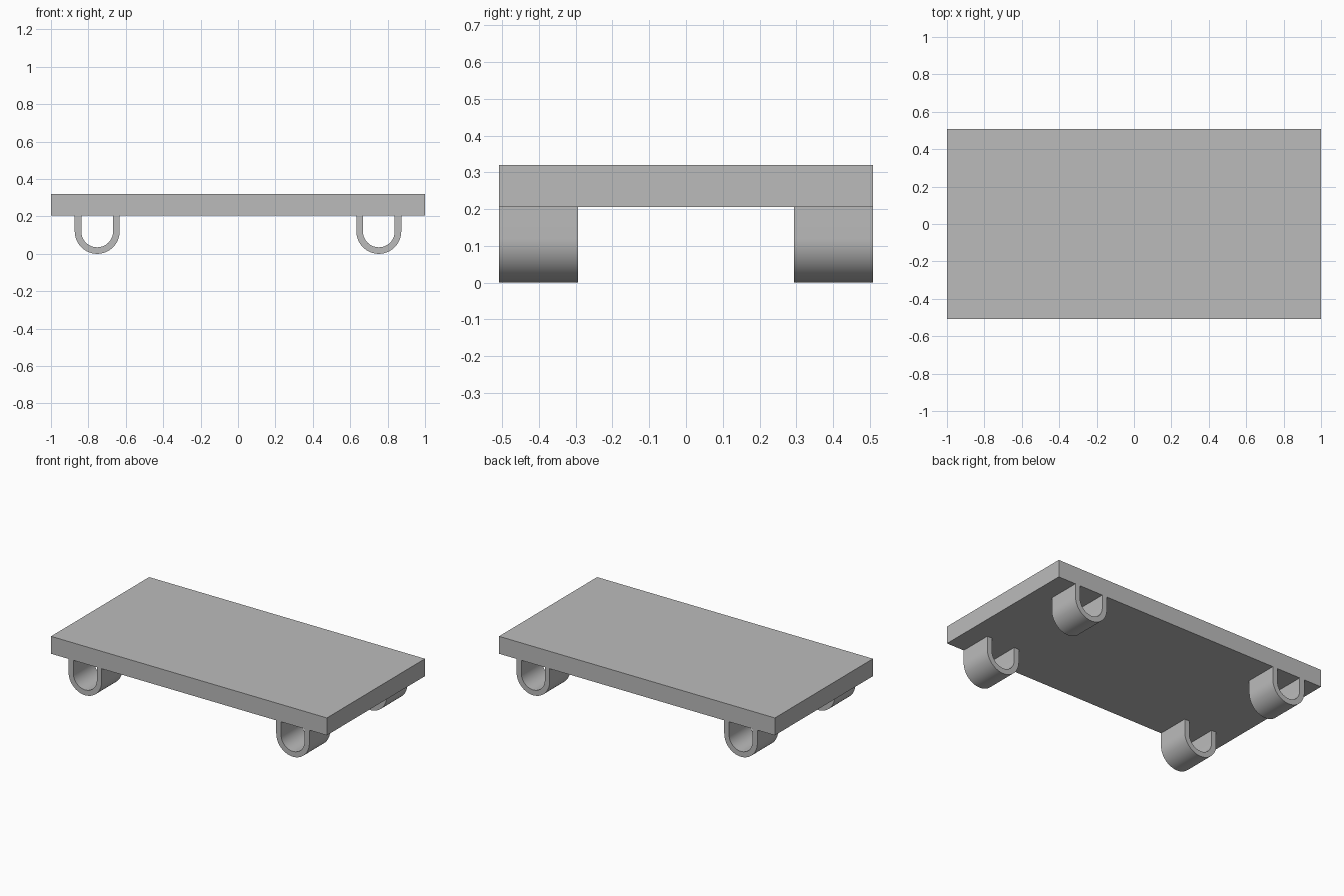
import bpy
import bmesh
import math

cube = bpy.data.objects.get("Cube")
if cube:
    bpy.data.objects.remove(cube, do_unlink=True)

# Overall sizes
LENGTH, DEPTH = 2.0, 1.016
SLAB_BOTTOM, TOP = 0.206, 0.32
LEG_X, LEG_WIDTH = 0.753, 0.215
OUTER, INNER = 0.12, 0.085
SEGMENTS = 32

grey = bpy.data.materials.new("plain grey")
grey.use_nodes = True
colour = (0.5, 0.5, 0.5, 1)
grey.diffuse_color = colour
grey.node_tree.nodes["Principled BSDF"].inputs["Base Color"].default_value = colour


def make_object(name, bm):
    bmesh.ops.recalc_face_normals(bm, faces=bm.faces)
    mesh = bpy.data.meshes.new(name)
    bm.to_mesh(mesh)
    bm.free()
    mesh.materials.append(grey)
    obj = bpy.data.objects.new(name, mesh)
    bpy.context.collection.objects.link(obj)
    return obj


def u_path(radius):
    """Points down one arm, round the bend and up the other arm."""
    arc = [(-radius * math.cos(math.pi * i / SEGMENTS),
            OUTER - radius * math.sin(math.pi * i / SEGMENTS))
           for i in range(SEGMENTS + 1)]
    return [(-radius, SLAB_BOTTOM)] + arc + [(radius, SLAB_BOTTOM)]


def make_leg(name, x, y):
    """U-shaped strap extruded along y."""
    bm = bmesh.new()
    half = LEG_WIDTH / 2
    outer, inner = ([bm.verts.new((px, -half, pz)) for px, pz in u_path(r)]
                    for r in (OUTER, INNER))
    for i in range(len(outer) - 1):
        bm.faces.new((outer[i], outer[i + 1], inner[i + 1], inner[i]))
    result = bmesh.ops.extrude_face_region(bm, geom=bm.faces[:])
    moved = [v for v in result["geom"] if isinstance(v, bmesh.types.BMVert)]
    bmesh.ops.translate(bm, verts=moved, vec=(0, LEG_WIDTH, 0))
    leg = make_object(name, bm)
    leg.location = (x, y, 0)
    bpy.ops.object.select_all(action="DESELECT")
    leg.select_set(True)
    bpy.context.view_layer.objects.active = leg
    bpy.ops.object.shade_smooth_by_angle(angle=math.radians(30))


# Table top
bm = bmesh.new()
bmesh.ops.create_cube(bm, size=1)
bmesh.ops.scale(bm, verts=bm.verts, vec=(LENGTH, DEPTH, TOP - SLAB_BOTTOM))
slab = make_object("table_top", bm)
slab.location.z = (TOP + SLAB_BOTTOM) / 2

# Four legs, flush with the front and back edges
leg_y = (DEPTH - LEG_WIDTH) / 2
for side, sx in (("left", 1), ("right", -1)):
    for end, sy in (("front", -1), ("back", 1)):
        make_leg(f"{end}_{side}_leg", sx * LEG_X, sy * leg_y)
